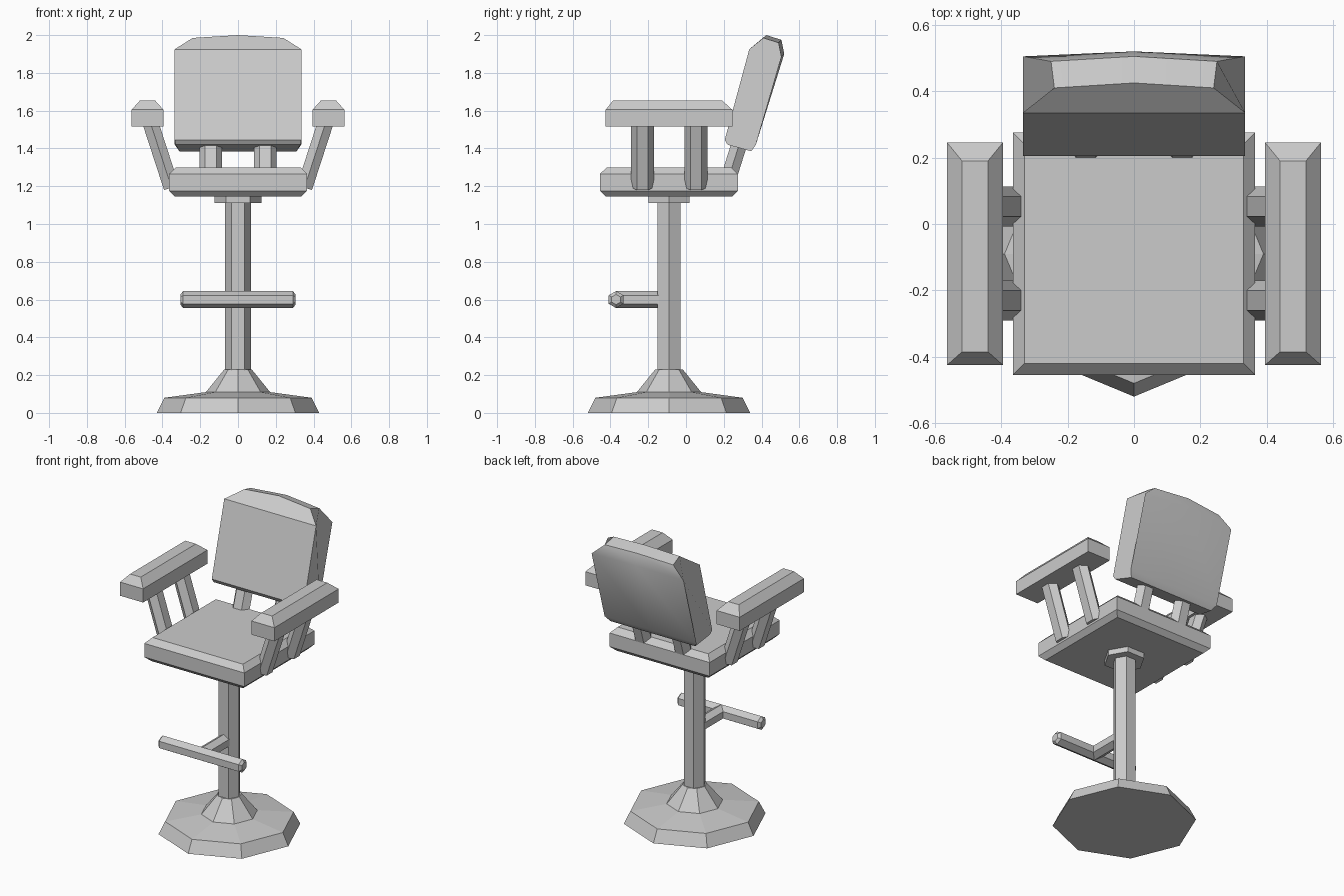
import bpy, math
from mathutils import Vector

if "Cube" in bpy.data.objects:
    bpy.data.objects.remove(bpy.data.objects["Cube"])


def loft(name, rings, smooth=None):
    """Skin a list of equal-length closed rings and cap both ends."""
    n = len(rings[0])
    verts = [tuple(p) for ring in rings for p in ring]
    faces = [(k * n + i, k * n + (i + 1) % n, (k + 1) * n + (i + 1) % n, (k + 1) * n + i)
             for k in range(len(rings) - 1) for i in range(n)]
    faces += [tuple(reversed(range(n))), tuple(range(len(verts) - n, len(verts)))]
    mesh = bpy.data.meshes.new(name)
    mesh.from_pydata(verts, [], faces)
    obj = bpy.data.objects.new(name, mesh)
    bpy.context.collection.objects.link(obj)
    bpy.ops.object.select_all(action='DESELECT')
    obj.select_set(True)
    bpy.context.view_layer.objects.active = obj
    bpy.ops.object.mode_set(mode='EDIT')
    bpy.ops.mesh.select_all(action='SELECT')
    bpy.ops.mesh.normals_make_consistent(inside=False)
    bpy.ops.object.mode_set(mode='OBJECT')
    if smooth:
        bpy.ops.object.shade_smooth_by_angle(angle=math.radians(smooth))
    return obj


def rod(name, p, q, r, wide, squash=1.0, tip=0.0):
    """Hexagonal rod from p to q; two corners point along `wide`."""
    p, q, wide = Vector(p), Vector(q), Vector(wide)
    d = (q - p).normalized()
    side = d.cross(wide).normalized()

    def ring(c, s):
        return [c + wide * s * math.cos(a) + side * s * squash * math.sin(a)
                for a in (math.tau * i / 6 for i in range(6))]
    rings = [ring(p + d * tip, r), ring(q - d * tip, r)]
    if tip:
        rings = [ring(p, r * 0.6)] + rings + [ring(q, r * 0.6)]
    return loft(name, rings)


def rect(x0, x1, y0, y1, z):
    return [(x0, y0, z), (x1, y0, z), (x1, y1, z), (x0, y1, z)]


CY = -0.09  # pedestal centre

# Octagonal foot with a raised cone
loft("base", [[(r * math.cos(math.tau * i / 8), CY + r * math.sin(math.tau * i / 8), z)
               for i in range(8)]
              for r, z in ((0.43, 0), (0.39, 0.08), (0.17, 0.11), (0.073, 0.23))])

# Column, collar and footrest
rod("column", (0, CY, 0.2), (0, CY, 1.15), 0.07, (1, 0, 0))
rod("collar", (0, CY, 1.11), (0, CY, 1.16), 0.125, (1, 0, 0))
rod("footrest_stem", (0, CY, 0.6), (0, -0.37, 0.6), 0.045, (0, 0, 1))
rod("footrest_bar", (-0.305, -0.37, 0.6), (0.305, -0.37, 0.6), 0.045, (0, 0, 1), tip=0.015)

# Seat cushion
loft("seat", [rect(-0.365 + e, 0.365 - e, -0.455 + e, 0.275 - e, z)
              for e, z in ((0.03, 1.145), (0, 1.175), (0, 1.265), (0.035, 1.30))])

# Backrest: side profile as (y, z, half width, bulge at the middle)
profile = [(0.205, 1.445, 0.335, 0), (0.22, 1.42, 0.33, 0), (0.345, 1.385, 0.31, 0),
           (0.37, 1.42, 0.335, 0), (0.505, 1.885, 0.335, 0.015), (0.49, 1.96, 0.25, 0.015),
           (0.41, 1.985, 0.24, 0.015), (0.335, 1.925, 0.335, 0)]
loft("backrest", [[(w * s, y + b * (1 - abs(s)), z + b * (1 - abs(s))) for y, z, w, b in profile]
                  for s in (-1, 0, 1)], smooth=35)

for s, label in ((-1, "left"), (1, "right")):
    # Backrest supports
    rod(f"back_support_{label}", (s * 0.145, 0.215, 1.21), (s * 0.145, 0.30, 1.48),
        0.06, (1, 0, 0), 0.8)
    # Armrest pads
    loft(f"armrest_{label}", [
        rect(s * 0.395, s * 0.563, -0.425, 0.245, 1.515),
        rect(s * 0.395, s * 0.563, -0.425, 0.245, 1.605),
        rect(s * 0.44, s * 0.518, -0.385, 0.19, 1.655)])
    # Slanted armrest posts
    for y, where in ((-0.23, "front"), (0.053, "back")):
        rod(f"armrest_post_{where}_{label}", (s * 0.352, y, 1.193), (s * 0.465, y, 1.54),
            0.06, (0, 1, 0), 0.8)
